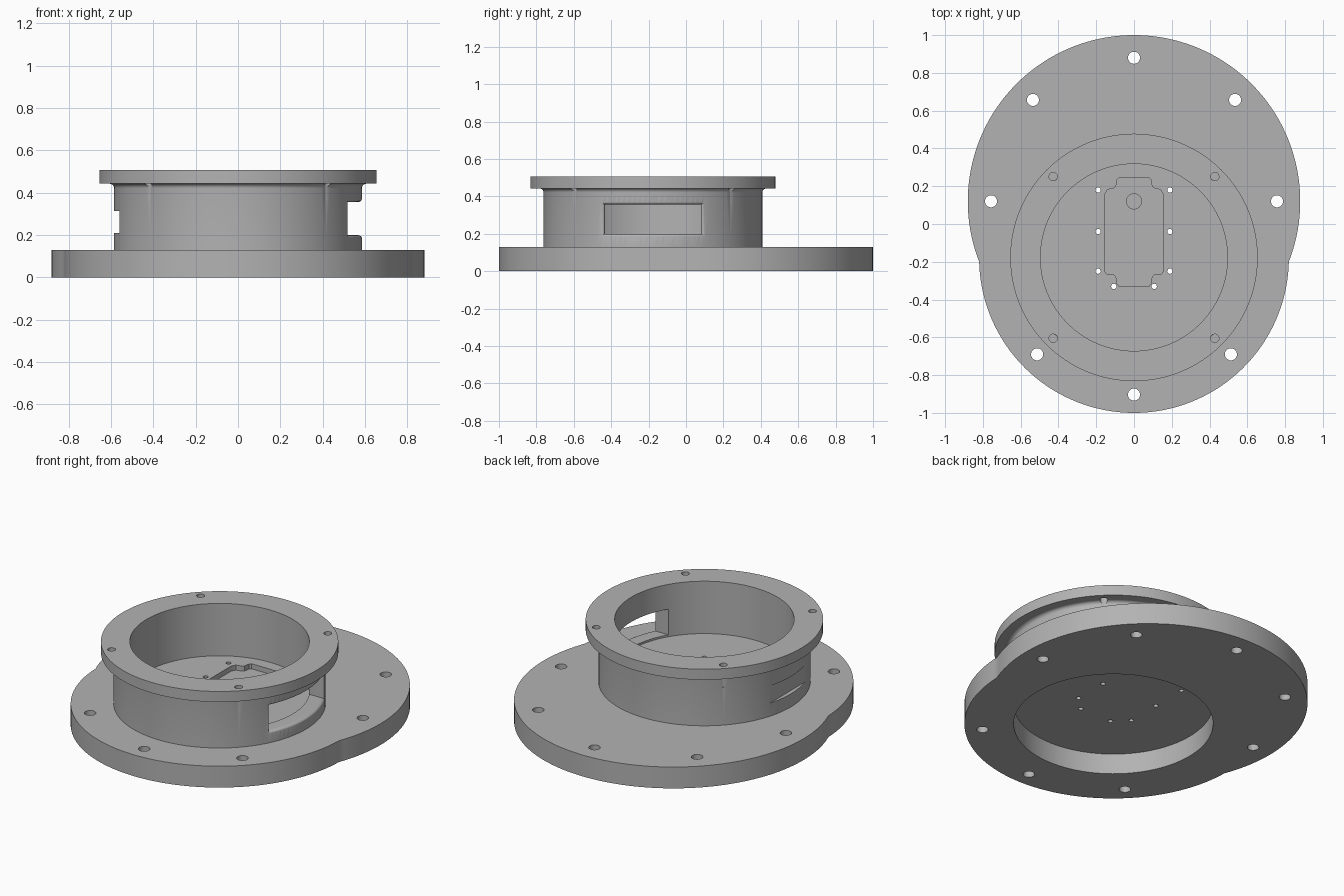
import bpy, bmesh
from math import pi, sin, cos, atan2, sqrt

cube = bpy.data.objects.get("Cube")
if cube:
    bpy.data.objects.remove(cube, do_unlink=True)

RING_Y = -0.177          # centre of the raised housing
WALL_R, BORE_R, FLANGE_R = 0.585, 0.495, 0.655
PLATE_TOP, FLOOR_BOTTOM, FLOOR_TOP, TOP = 0.13, 0.125, 0.188, 0.507

grey = bpy.data.materials.new("plain grey")
grey.use_nodes = True
grey.diffuse_color = (0.45, 0.45, 0.45, 1)
grey.node_tree.nodes["Principled BSDF"].inputs["Base Color"].default_value = grey.diffuse_color


def arc(cx, cy, r, a0, a1, n):
    return [(cx + r * cos(a0 + (a1 - a0) * i / n), cy + r * sin(a0 + (a1 - a0) * i / n)) for i in range(n)]


def circle(x, y, r, n=32):
    return arc(x, y, r, 0, 2 * pi, n)


def loft(bm, loops):
    """Join equal loops of points into a closed solid with flat end caps."""
    rings = [[bm.verts.new(p) for p in loop] for loop in loops]
    for a, b in zip(rings, rings[1:]):
        for i in range(len(a)):
            j = (i + 1) % len(a)
            bm.faces.new((a[i], a[j], b[j], b[i]))
    bm.faces.new(rings[0][::-1])
    bm.faces.new(rings[-1])


def prism(bm, outline, z0, z1):
    loft(bm, [[(x, y, z) for x, y in outline] for z in (z0, z1)])


def make(name, bm):
    bmesh.ops.recalc_face_normals(bm, faces=bm.faces[:])
    mesh = bpy.data.meshes.new(name)
    bm.to_mesh(mesh)
    bm.free()
    ob = bpy.data.objects.new(name, mesh)
    bpy.context.collection.objects.link(ob)
    mesh.materials.append(grey)
    return ob


def cut(ob, bm):
    """Subtract the solids in bm from ob and discard the cutter."""
    cutter = make("cutter", bm)
    cutter.hide_render = True
    mod = ob.modifiers.new("cut", 'BOOLEAN')
    mod.operation, mod.solver, mod.object = 'DIFFERENCE', 'EXACT', cutter
    bpy.context.view_layer.update()
    deps = bpy.context.evaluated_depsgraph_get()
    result = bpy.data.meshes.new_from_object(ob.evaluated_get(deps))
    ob.modifiers.clear()
    ob.data = result
    bpy.data.objects.remove(cutter, do_unlink=True)


def cut_prisms(ob, prisms):
    bm = bmesh.new()
    for outline, z0, z1 in prisms:
        prism(bm, outline, z0, z1)
    cut(ob, bm)


def smooth(ob):
    bpy.ops.object.select_all(action='DESELECT')
    ob.select_set(True)
    bpy.context.view_layer.objects.active = ob
    bpy.ops.object.shade_smooth_by_angle(angle=pi / 6)


# Base plate: outline of two merged discs
big_y, big_r, small_y, small_r = 0.12, 0.88, -0.18, 0.82
meet_y = -0.2
meet_x = sqrt(big_r ** 2 - (meet_y - big_y) ** 2)
a_big = atan2(meet_y - big_y, meet_x)
a_small = atan2(meet_y - small_y, meet_x)
outline = arc(0, big_y, big_r, a_big, pi - a_big, 96)
outline += arc(0, small_y, small_r, pi - a_small, 2 * pi + a_small, 80)
bm = bmesh.new()
prism(bm, outline, 0, PLATE_TOP)
base_plate = make("base_plate", bm)

# Bolt holes and the round recess under the housing
bolts = [(0, 0.88), (0, -0.903)]
for side in (-1, 1):
    bolts += [(side * 0.535, 0.657), (side * 0.757, 0.12), (side * 0.513, -0.69)]
cut_prisms(base_plate, [(circle(x, y, 0.032), -0.1, 0.3) for x, y in bolts]
           + [(circle(0, RING_Y, 0.55, 128), -0.1, 0.3)])

# Housing: turned profile with floor, wall, fillet, flange and bore
fillet = 0.022
under = 0.443
profile = [(WALL_R, FLOOR_BOTTOM)]
for i in range(7):
    a = i / 6 * pi / 2
    profile.append((WALL_R + fillet * (1 - cos(a)), under - fillet + fillet * sin(a)))
profile += [(FLANGE_R, under), (FLANGE_R, TOP), (BORE_R, TOP), (BORE_R, FLOOR_TOP)]
bm = bmesh.new()
loft(bm, [[(x, y, z) for x, y in circle(0, RING_Y, r, 128)] for r, z in profile])
housing = make("housing", bm)

# Flange screw holes, floor screw holes and the stepped floor pocket
half = [(0.08, -0.328), (0.09, -0.315), (0.095, -0.28), (0.11, -0.265), (0.145, -0.265),
        (0.155, -0.25), (0.155, 0.155), (0.14, 0.183), (0.11, 0.187), (0.095, 0.2),
        (0.09, 0.235), (0.08, 0.245)]
pocket = half + [(-x, y) for x, y in reversed(half)]
prisms = [(pocket, 0.157, 0.3)]
for side in (-1, 1):
    for dy in (-0.428, 0.428):
        prisms.append((circle(side * 0.428, RING_Y + dy, 0.022, 24), 0.36, 0.6))
    for x, y in ((0.19, 0.18), (0.19, -0.04), (0.19, -0.25), (0.107, -0.33)):
        prisms.append((circle(side * x, y, 0.014, 16), 0.05, 0.3))
# Shallow flat cut on the right-hand wall
prisms.append(([(-0.7, RING_Y - 0.3), (-0.56, RING_Y - 0.3),
                (-0.56, RING_Y + 0.3), (-0.7, RING_Y + 0.3)], 0.21, 0.315))
cut_prisms(housing, prisms)
cut_prisms(housing, [(circle(0, 0.12, 0.04), 0.142, 0.17)])

# Wide wall opening with a rounded outer lip
lip = 0.022
steps = [(0.4, 0)]
for i in range(6):
    a = i / 5 * pi / 2
    steps.append((WALL_R - lip + lip * sin(a), lip * (1 - cos(a))))
steps.append((0.63, lip))
columns = 24
loops = []
for r, grow in steps:
    w, h = 0.257 + grow, 0.078 + grow * 0.6
    ys = [w * (2 * i / columns - 1) for i in range(columns + 1)]
    row = [(sqrt(r * r - y * y), y + RING_Y) for y in ys]
    loops.append([(x, y, 0.278 - h) for x, y in row] + [(x, y, 0.278 + h) for x, y in row[::-1]])
bm = bmesh.new()
loft(bm, loops)
bmesh.ops.triangulate(bm, faces=bm.faces[:])
cut(housing, bm)

for ob in (base_plate, housing):
    smooth(ob)
